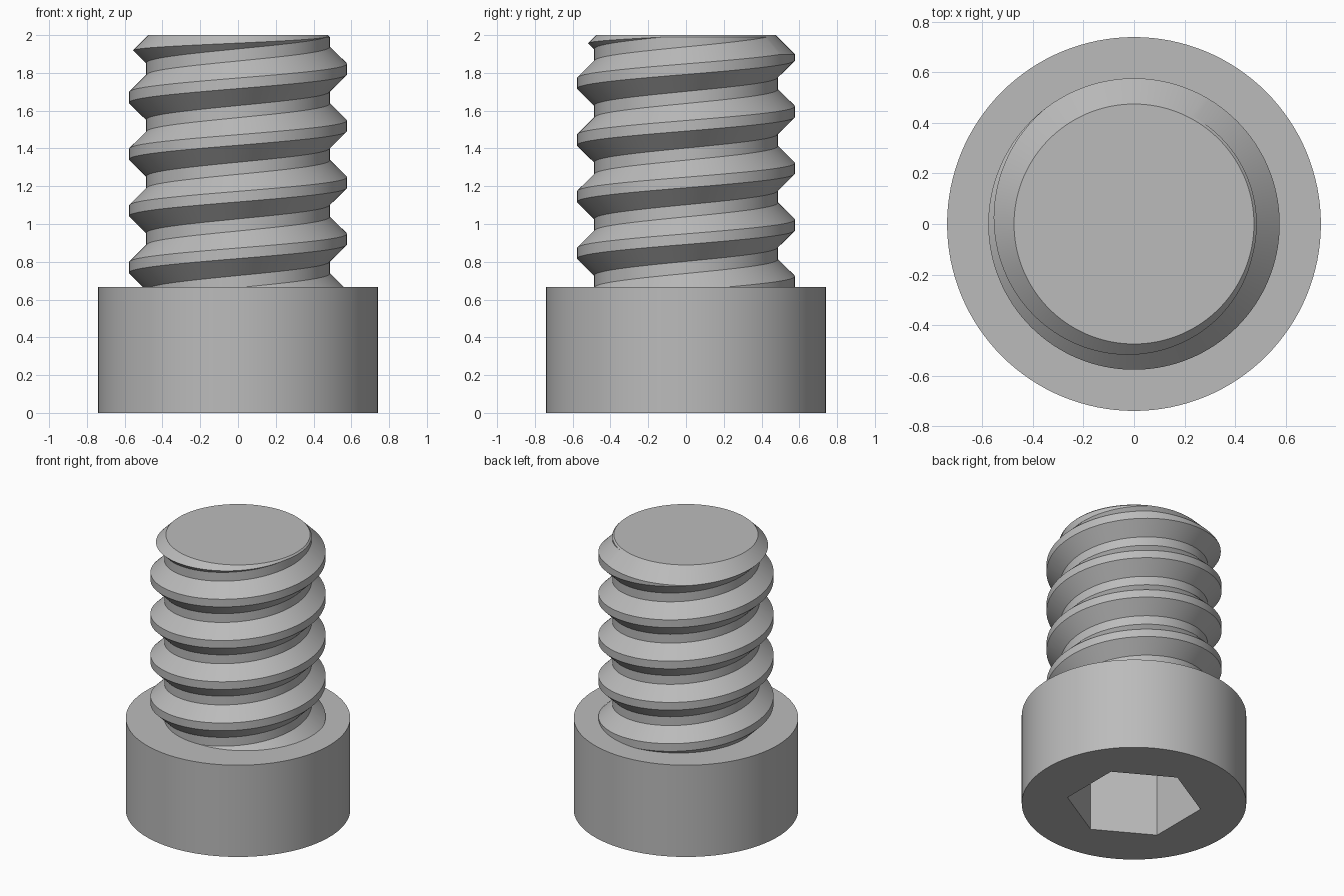
import bpy
import bmesh
from math import pi, cos, sin

HEAD_R, HEAD_H = 0.74, 0.667
SOCKET_R, SOCKET_DEPTH = 0.445, 0.5
ROOT_R, CREST_R, PITCH = 0.486, 0.577, 0.3
TOP, END_R = 2.0, 0.475
SEGMENTS = 128

if "Cube" in bpy.data.objects:
    bpy.data.objects.remove(bpy.data.objects["Cube"])

steel = bpy.data.materials.new("plain grey steel")
steel.use_nodes = True
GREY = (0.5, 0.5, 0.5, 1)
steel.diffuse_color = GREY
steel.node_tree.nodes["Principled BSDF"].inputs["Base Color"].default_value = GREY


def finish(bm, name):
    """Turn a bmesh into a smooth-shaded object with sharp edges kept."""
    bmesh.ops.recalc_face_normals(bm, faces=bm.faces[:])
    mesh = bpy.data.meshes.new(name)
    bm.to_mesh(mesh)
    bm.free()
    obj = bpy.data.objects.new(name, mesh)
    bpy.context.collection.objects.link(obj)
    mesh.materials.append(steel)
    bpy.ops.object.select_all(action="DESELECT")
    obj.select_set(True)
    bpy.context.view_layer.objects.active = obj
    bpy.ops.object.shade_smooth_by_angle(angle=pi / 6)
    return obj


def ring(bm, radius, count, z, turn=0.0):
    angles = [turn + 2 * pi * i / count for i in range(count)]
    return [bm.verts.new((radius * cos(a), radius * sin(a), z)) for a in angles]


def wall(bm, low, high):
    for i in range(len(low)):
        j = (i + 1) % len(low)
        bm.faces.new((low[i], low[j], high[j], high[i]))


# Head: cylinder with a deep hexagonal socket in its underside
bm = bmesh.new()
outer = ring(bm, HEAD_R, SEGMENTS, 0)
rim = ring(bm, HEAD_R, SEGMENTS, HEAD_H)
mouth = ring(bm, SOCKET_R, 6, 0, pi / 6)
floor = ring(bm, SOCKET_R, 6, SOCKET_DEPTH, pi / 6)
wall(bm, outer, rim)
wall(bm, mouth, floor)
bm.faces.new(rim)
bm.faces.new(floor)
border = [e for e in bm.edges if all(v.co.z == 0 for v in e.verts)]
bmesh.ops.triangle_fill(bm, edges=border, use_beauty=True)
finish(bm, "socket_head")

# Threaded shank: drawn unrolled as (angle, radius, height), cut, then rolled up
bm = bmesh.new()
profile = [(-0.118, ROOT_R), (-0.028, CREST_R), (0.028, CREST_R), (0.118, ROOT_R)]
first_crest = 1.82 - 6 * PITCH
points = [(r, first_crest + turn * PITCH + dz) for turn in range(9) for dz, r in profile]
columns = []
for i in range(SEGMENTS + 1):
    a = 2 * pi * i / SEGMENTS
    rise = PITCH * i / SEGMENTS
    columns.append([bm.verts.new((a, r, z + rise)) for r, z in points])
for left, right in zip(columns, columns[1:]):
    for k in range(len(points) - 1):
        bm.faces.new((left[k], right[k], right[k + 1], left[k + 1]))


def cut(height, normal, outer=False, inner=False):
    bmesh.ops.bisect_plane(bm, geom=bm.verts[:] + bm.edges[:] + bm.faces[:], dist=1e-5,
                           plane_co=(0, 0, height), plane_no=normal,
                           clear_outer=outer, clear_inner=inner)


cut(HEAD_H - 0.01, (0, 0, 1), inner=True)
cut(TOP, (0, 0, 1), outer=True)
cut(TOP + END_R, (0, 1, 1))

# Chamfer the free end and roll the sheet into a cylinder
for v in bm.verts:
    a, r, z = v.co
    r = min(r, TOP + END_R - z)
    v.co = (r * cos(a), r * sin(a), z)
bmesh.ops.remove_doubles(bm, verts=bm.verts[:], dist=1e-4)
tip = [e for e in bm.edges if e.is_boundary and all(v.co.z > TOP - 1e-4 for v in e.verts)]
bmesh.ops.contextual_create(bm, geom=tip)
finish(bm, "threaded_shank")
